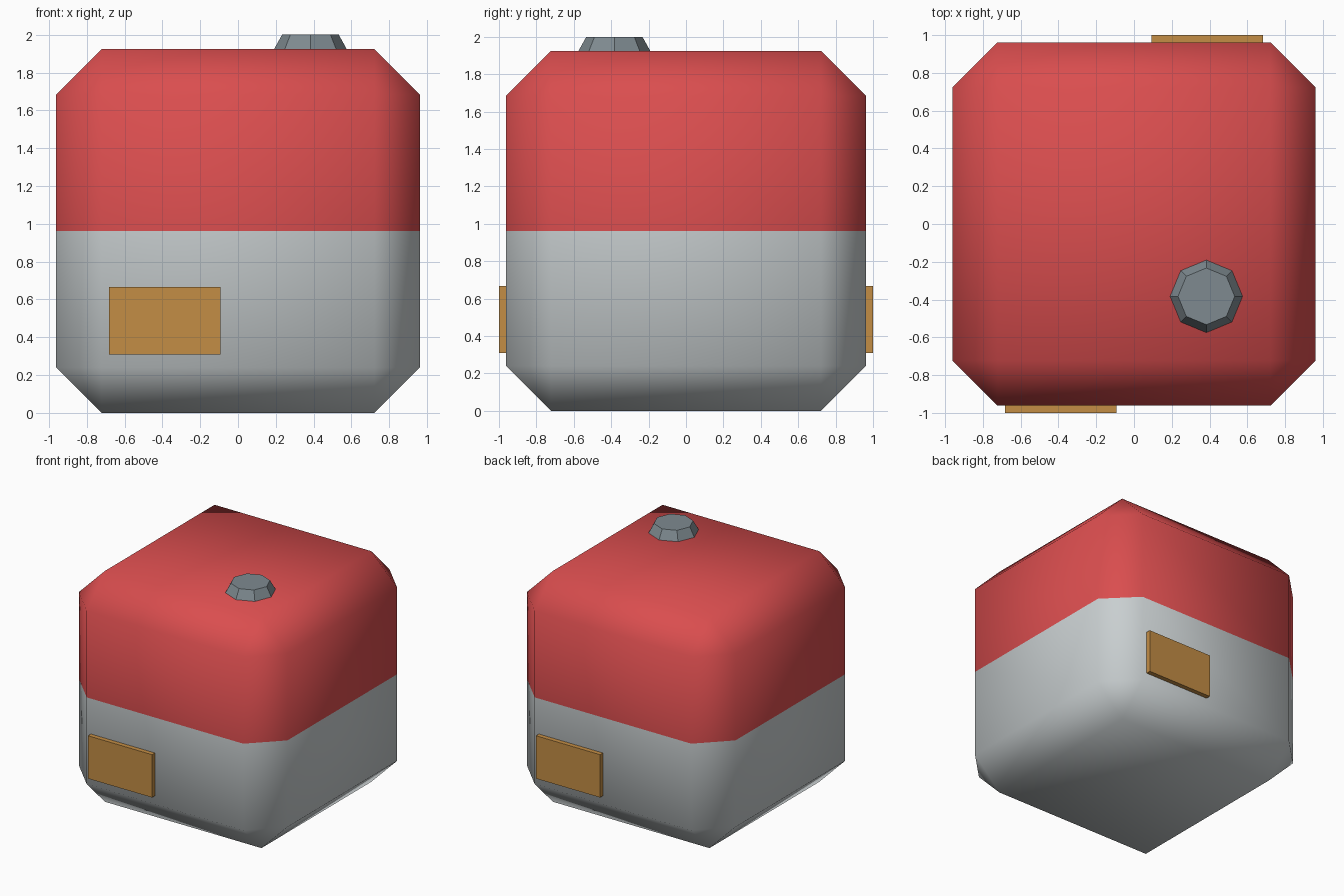
import bpy, bmesh, math
from mathutils import Matrix, Vector

if "Cube" in bpy.data.objects:
    bpy.data.objects.remove(bpy.data.objects["Cube"])


def material(name, rgb):
    m = bpy.data.materials.new(name)
    m.diffuse_color = (*rgb, 1)
    m.use_nodes = True
    m.node_tree.nodes["Principled BSDF"].inputs["Base Color"].default_value = m.diffuse_color
    return m


RED = material("red", (0.70, 0.075, 0.077))
GREY = material("light grey", (0.58, 0.62, 0.63))
BRASS = material("brass", (0.55, 0.27, 0.06))
STEEL = material("steel grey", (0.21, 0.255, 0.28))


def finish(bm, name, mats):
    mesh = bpy.data.meshes.new(name)
    bmesh.ops.recalc_face_normals(bm, faces=bm.faces[:])
    bm.to_mesh(mesh)
    bm.free()
    for m in mats:
        mesh.materials.append(m)
    obj = bpy.data.objects.new(name, mesh)
    bpy.context.collection.objects.link(obj)
    return obj


def box(bm, lo, hi):
    lo, hi = Vector(lo), Vector(hi)
    mat = Matrix.Translation((lo + hi) / 2) @ Matrix.Diagonal((*(hi - lo), 1))
    bmesh.ops.create_cube(bm, size=1, matrix=mat)


# Chamfered smooth body, split at mid height into two colours
H = 0.962
bm = bmesh.new()
box(bm, (-H, -H, 0), (H, H, 2 * H))
bmesh.ops.bevel(bm, geom=bm.edges[:], offset=0.24, offset_type='OFFSET',
                segments=1, profile=0.5, affect='EDGES')
bmesh.ops.bisect_plane(bm, geom=bm.verts[:] + bm.edges[:] + bm.faces[:],
                       plane_co=(0, 0, H), plane_no=(0, 0, 1))
for f in bm.faces:
    f.smooth = True
    f.material_index = 1 if f.calc_center_median().z > H else 0
finish(bm, "body", [GREY, RED])

# Plates on the front and back, half a turn apart
for name, turn in (("front_plate", 0), ("back_plate", math.pi)):
    bm = bmesh.new()
    box(bm, (-0.683, -1.0, 0.31), (-0.092, -H + 0.01, 0.667))
    bmesh.ops.rotate(bm, verts=bm.verts[:], cent=(0, 0, 0),
                     matrix=Matrix.Rotation(turn, 3, 'Z'))
    finish(bm, name, [BRASS])

# Eight-sided tapered cap on top
bm = bmesh.new()
bmesh.ops.create_cone(bm, cap_ends=True, segments=8, radius1=0.192, radius2=0.15,
                      depth=2 - 2 * H,
                      matrix=Matrix.Translation((0.383, -0.383, 1 + H)))
finish(bm, "top_cap", [STEEL])
